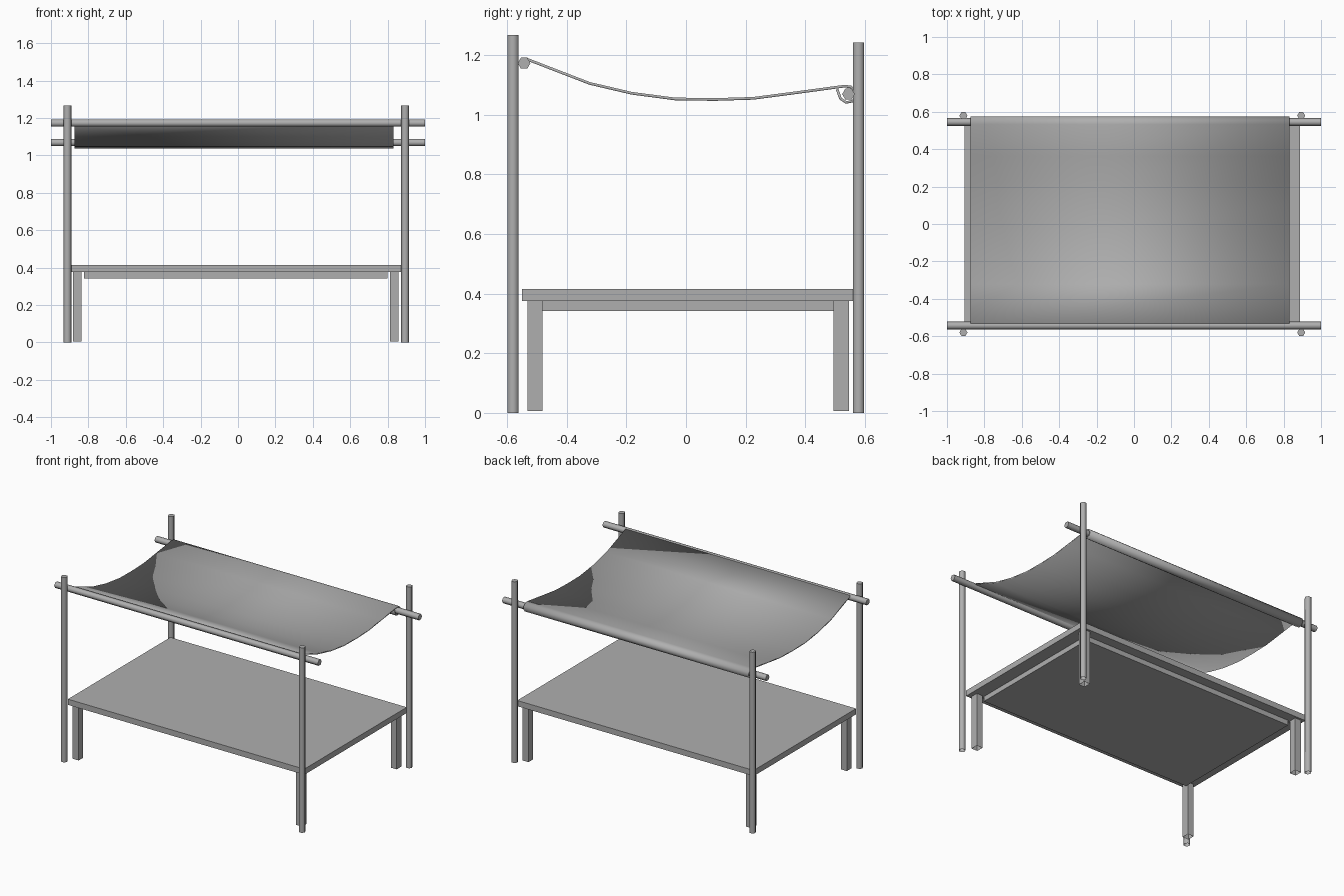
import bpy, bmesh
from math import pi, radians

if "Cube" in bpy.data.objects:
    bpy.data.objects.remove(bpy.data.objects["Cube"])

# One darker grey for everything
grey = bpy.data.materials.new("dark_grey")
grey.diffuse_color = (0.43, 0.43, 0.43, 1)
grey.use_nodes = True
grey.node_tree.nodes["Principled BSDF"].inputs["Base Color"].default_value = grey.diffuse_color


def open_bottom(ob):
    """Remove the downward face, leaving the foot open."""
    bm = bmesh.new()
    bm.from_mesh(ob.data)
    bm.normal_update()
    bmesh.ops.delete(bm, geom=[f for f in bm.faces if f.normal.z < -0.9], context='FACES_ONLY')
    bm.to_mesh(ob.data)
    bm.free()


def box(name, x, y, z):
    bpy.ops.mesh.primitive_cube_add(size=1, location=[(a + b) / 2 for a, b in (x, y, z)])
    ob = bpy.context.object
    ob.name = name
    ob.scale = [b - a for a, b in (x, y, z)]
    bpy.ops.object.transform_apply(location=False, rotation=False, scale=True)
    ob.data.materials.append(grey)
    return ob


def pole(name, radius, length, location, rotation):
    bpy.ops.mesh.primitive_cylinder_add(vertices=6, radius=radius, depth=length,
                                        location=location, rotation=rotation)
    ob = bpy.context.object
    ob.name = name
    ob.data.materials.append(grey)
    bpy.ops.object.shade_smooth_by_angle(angle=radians(65))
    return ob


# Table top and the slab under it
box("table_top", (-0.906, 0.888), (-0.55, 0.561), (0.376, 0.415))
box("table_underframe", (-0.823, 0.80), (-0.483, 0.495), (0.342, 0.376))

# Square table legs, open at the foot
for side, x in (("left", (-0.883, -0.837)), ("right", (0.813, 0.858))):
    for end, y in (("front", (-0.532, -0.482)), ("back", (0.495, 0.546))):
        open_bottom(box(f"{end}_{side}_leg", x, y, (0.006, 0.376)))

# Corner posts, taller at the front, open at the foot
for side, x in (("left", -0.912), ("right", 0.894)):
    for end, y, h in (("front", -0.58, 1.268), ("back", 0.579, 1.243)):
        open_bottom(pole(f"{end}_{side}_post", 0.0215, h, (x, y, h / 2), (0, 0, pi / 2)))

# Rails carrying the canopy
pole("front_rail", 0.0212, 2.0, (0, -0.543, 1.173), (0, pi / 2, 0))
pole("back_rail", 0.0212, 2.0, (0, 0.545, 1.069), (0, pi / 2, 0))

# Sagging cloth canopy, curled around the back rail
profile = [(-0.533, 1.186), (-0.323, 1.105), (-0.182, 1.072), (-0.038, 1.053),
           (0.095, 1.051), (0.226, 1.055), (0.363, 1.073), (0.533, 1.096),
           (0.553, 1.093), (0.568, 1.08), (0.571, 1.062), (0.56, 1.046),
           (0.537, 1.041), (0.518, 1.054), (0.507, 1.085)]
bm = bmesh.new()
rows = [[bm.verts.new((x, y, z)) for x in (-0.875, 0.831)] for y, z in profile]
for a, b in zip(rows, rows[1:]):
    bm.faces.new((a[0], a[1], b[1], b[0]))
mesh = bpy.data.meshes.new("canopy")
bm.to_mesh(mesh)
bm.free()
mesh.materials.append(grey)
canopy = bpy.data.objects.new("canopy", mesh)
bpy.context.collection.objects.link(canopy)
solid = canopy.modifiers.new("thickness", 'SOLIDIFY')
solid.thickness = 0.009
solid.offset = 0
bpy.ops.object.select_all(action='DESELECT')
canopy.select_set(True)
bpy.context.view_layer.objects.active = canopy
bpy.ops.object.modifier_apply(modifier="thickness")
# Fully smooth cloth, so the shading rolls over its edges
bpy.ops.object.shade_smooth()
